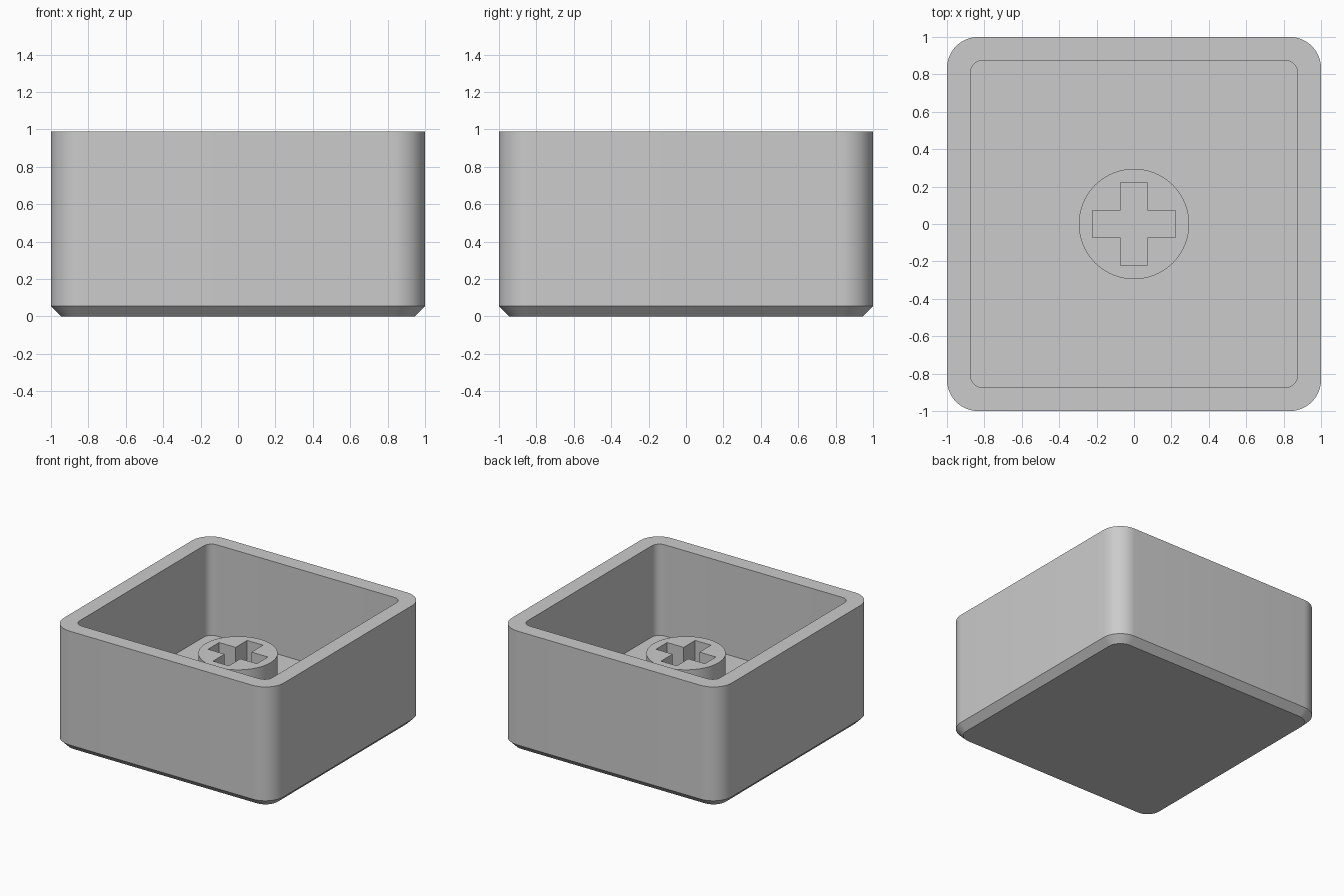
import bpy
import bmesh
from math import cos, sin, pi, radians

if "Cube" in bpy.data.objects:
    bpy.data.objects.remove(bpy.data.objects["Cube"])

HEIGHT, FLOOR, STEM_TOP = 0.99, 0.24, 0.65
CHAMFER = 0.055

grey = bpy.data.materials.new("light grey plastic")
grey.use_nodes = True
colour = (0.6, 0.6, 0.6, 1)
grey.diffuse_color = colour
grey.node_tree.nodes["Principled BSDF"].inputs["Base Color"].default_value = colour


def rounded_square(half, radius, z, steps=12):
    """Points of a square outline with round corners, counter-clockwise."""
    points = []
    for corner, (sx, sy) in enumerate([(1, 1), (-1, 1), (-1, -1), (1, -1)]):
        for i in range(steps + 1):
            a = (corner + i / steps) * pi / 2
            points.append((sx * (half - radius) + radius * cos(a),
                           sy * (half - radius) + radius * sin(a), z))
    return points


def circle(radius, z, steps=96):
    return [(radius * cos(2 * pi * i / steps), radius * sin(2 * pi * i / steps), z)
            for i in range(steps)]


def cross(arm, half_width, z):
    """Outline of a plus shape, one quarter turned four times."""
    x, y = arm, half_width
    points = []
    for _ in range(4):
        for px, py in [(arm, -half_width), (arm, half_width), (half_width, half_width)]:
            for _turn in range(_):
                px, py = -py, px
            points.append((px, py, z))
    return points


def loft(name, outlines):
    """Skin a stack of equal outlines and close both ends."""
    bm = bmesh.new()
    rings = [[bm.verts.new(p) for p in outline] for outline in outlines]
    for low, high in zip(rings, rings[1:]):
        for i in range(len(low)):
            j = (i + 1) % len(low)
            bm.faces.new((low[i], low[j], high[j], high[i]))
    bm.faces.new(reversed(rings[0]))
    bm.faces.new(rings[-1])
    bmesh.ops.recalc_face_normals(bm, faces=bm.faces)
    mesh = bpy.data.meshes.new(name)
    bm.to_mesh(mesh)
    bm.free()
    mesh.materials.append(grey)
    obj = bpy.data.objects.new(name, mesh)
    bpy.context.collection.objects.link(obj)
    return obj


def smooth(obj):
    obj.data.shade_smooth()
    obj.data.set_sharp_from_angle(angle=radians(30))


# Hollow cap: chamfered base, outer wall, flat rim, inner wall and floor
shell = loft("cap_shell", [
    rounded_square(1 - CHAMFER, 0.167 - CHAMFER, 0),
    rounded_square(1, 0.167, CHAMFER),
    rounded_square(1, 0.167, HEIGHT),
    rounded_square(0.875, 0.07, HEIGHT),
    rounded_square(0.875, 0.07, FLOOR),
])
smooth(shell)

# Round stem with a plus-shaped socket
stem = loft("stem", [circle(0.295, FLOOR - 0.02), circle(0.295, STEM_TOP)])
cutter = loft("socket_cutter", [cross(0.222, 0.072, FLOOR), cross(0.222, 0.072, STEM_TOP + 0.1)])
cutter.hide_render = True
cut = stem.modifiers.new("socket", "BOOLEAN")
cut.operation = "DIFFERENCE"
cut.solver = "EXACT"
cut.object = cutter
bpy.context.view_layer.objects.active = stem
bpy.ops.object.modifier_apply(modifier=cut.name)
bpy.data.objects.remove(cutter)
smooth(stem)
